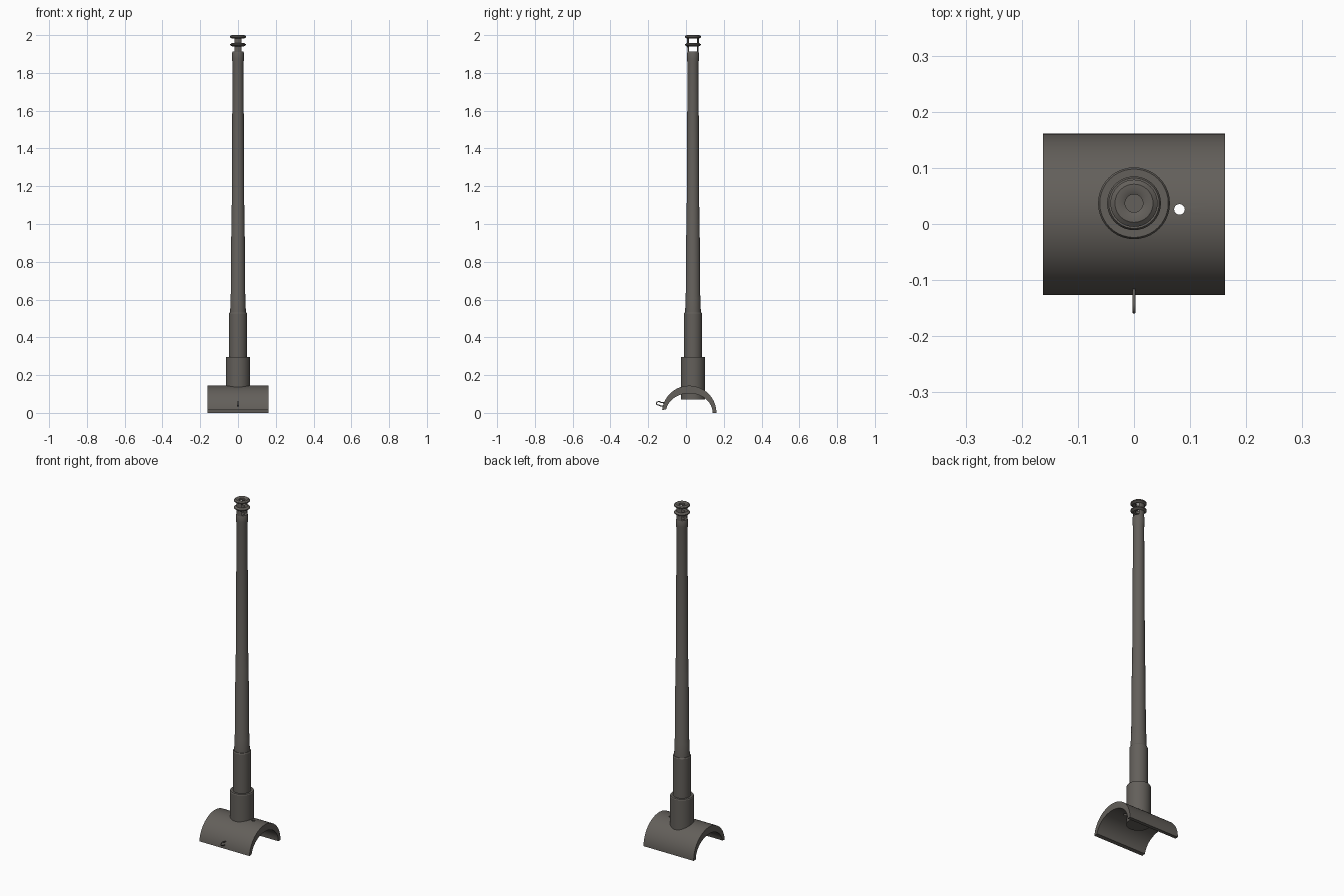
import bpy, bmesh, math
from mathutils import Vector, Matrix

cube = bpy.data.objects.get("Cube")
if cube:
    bpy.data.objects.remove(cube, do_unlink=True)

steel = bpy.data.materials.new("dark_warm_grey_steel")
steel.use_nodes = True
colour = (0.125, 0.115, 0.103, 1)
steel.diffuse_color = colour
steel.node_tree.nodes["Principled BSDF"].inputs["Base Color"].default_value = colour

AXIS_Y = 0.037   # barrel axis
ARC_Y = 0.017    # shield centre


def finish(name, bm):
    bmesh.ops.remove_doubles(bm, verts=bm.verts, dist=0.00001)
    bmesh.ops.recalc_face_normals(bm, faces=bm.faces)
    mesh = bpy.data.meshes.new(name)
    bm.to_mesh(mesh)
    bm.free()
    mesh.materials.append(steel)
    obj = bpy.data.objects.new(name, mesh)
    bpy.context.collection.objects.link(obj)
    smooth(obj)
    return obj


def smooth(obj):
    bpy.ops.object.select_all(action='DESELECT')
    obj.select_set(True)
    bpy.context.view_layer.objects.active = obj
    bpy.ops.object.shade_smooth_by_angle(angle=math.radians(30))


def lathe(name, profile, closed=False, start=0.0, sweep=360.0, steps=40):
    """Spin (radius, height) points about the barrel axis."""
    bm = bmesh.new()
    turn = Matrix.Rotation(math.radians(start), 3, 'Z')
    verts = [bm.verts.new(turn @ Vector((r, 0, z))) for r, z in profile]
    pairs = list(zip(verts, verts[1:]))
    if closed:
        pairs.append((verts[-1], verts[0]))
    edges = [bm.edges.new(p) for p in pairs]
    partial = sweep < 360
    if partial:
        bm.faces.new(verts)
    out = bmesh.ops.spin(bm, geom=verts + edges, cent=(0, 0, 0), axis=(0, 0, 1),
                         angle=math.radians(sweep), steps=steps)
    if partial:
        bm.faces.new([g for g in out["geom_last"] if isinstance(g, bmesh.types.BMVert)])
    bmesh.ops.translate(bm, verts=bm.verts, vec=(0, AXIS_Y, 0))
    return finish(name, bm)


# Curved shield: crescent section extruded along x
def arc(ry, rz, a0, a1, n=32):
    angles = [math.radians(a0 + (a1 - a0) * i / n) for i in range(n + 1)]
    return [(ARC_Y + ry * math.cos(a), rz * math.sin(a)) for a in angles]


HALF = 0.162
section = arc(0.144, 0.144, 0, 174) + arc(0.124, 0.104, 170, 0)
bm = bmesh.new()
face = bm.faces.new([bm.verts.new((-HALF, y, z)) for y, z in section])
ext = bmesh.ops.extrude_face_region(bm, geom=[face])
moved = [g for g in ext["geom"] if isinstance(g, bmesh.types.BMVert)]
bmesh.ops.translate(bm, verts=moved, vec=(2 * HALF, 0, 0))
shield = finish("curved_shield", bm)

# Small sight hole through the shield
bm = bmesh.new()
bmesh.ops.create_cone(bm, cap_ends=True, segments=20, radius1=0.0095, radius2=0.0095,
                      depth=0.4, matrix=Matrix.Translation((0.081, 0.026, 0.1)))
cutter = finish("hole_cutter", bm)
cutter.hide_render = True
cut = shield.modifiers.new("hole", 'BOOLEAN')
cut.object = cutter
cut.solver = 'EXACT'
bpy.context.view_layer.objects.active = shield
bpy.ops.object.modifier_apply(modifier=cut.name)
bpy.data.objects.remove(cutter, do_unlink=True)
smooth(shield)

# Stepped sleeves and tapering barrel
lathe("base_sleeve", [(0, 0.07), (0.064, 0.07), (0.064, 0.292), (0.061, 0.297), (0, 0.297)])
lathe("recoil_sleeve", [(0, 0.28), (0.048, 0.28), (0.048, 0.526), (0.045, 0.531), (0, 0.531)])
lathe("barrel", [(0, 0.5), (0.042, 0.5), (0.040, 0.61), (0.0385, 0.615), (0.035, 1.02),
                 (0.0335, 1.025), (0.029, 1.85), (0.032, 1.875), (0.032, 1.905),
                 (0.029, 1.912), (0.016, 1.912), (0.016, 1.86), (0, 1.86)])

# Muzzle brake: two flared baffles joined by front and back walls
lathe("lower_baffle", [(0.016, 1.941), (0.030, 1.939), (0.042, 1.947), (0.042, 1.952),
                       (0.030, 1.959), (0.016, 1.956)], closed=True)
lathe("upper_baffle", [(0.016, 1.984), (0.031, 1.981), (0.042, 1.988), (0.042, 1.994),
                       (0.034, 2.0), (0.024, 2.0), (0.016, 1.996)], closed=True)
for side, middle in (("back", 90), ("front", 270)):
    lathe(side + "_brake_wall", [(0.026, 1.905), (0.030, 1.905), (0.031, 1.985), (0.027, 1.985)],
          closed=True, start=middle - 36, sweep=72, steps=10)

# Lifting loop on the front of the shield
curve = bpy.data.curves.new("lifting_loop", 'CURVE')
curve.dimensions = '3D'
curve.bevel_depth = 0.003
curve.bevel_resolution = 2
curve.use_fill_caps = True
path = [(-0.118, 0.035), (-0.134, 0.036), (-0.143, 0.041), (-0.154, 0.044), (-0.157, 0.051),
        (-0.153, 0.058), (-0.143, 0.060), (-0.132, 0.056), (-0.115, 0.053)]
spline = curve.splines.new('POLY')
spline.points.add(len(path) - 1)
for point, (y, z) in zip(spline.points, path):
    point.co = (0, y, z, 1)
curve.materials.append(steel)
loop = bpy.data.objects.new("lifting_loop", curve)
bpy.context.collection.objects.link(loop)
